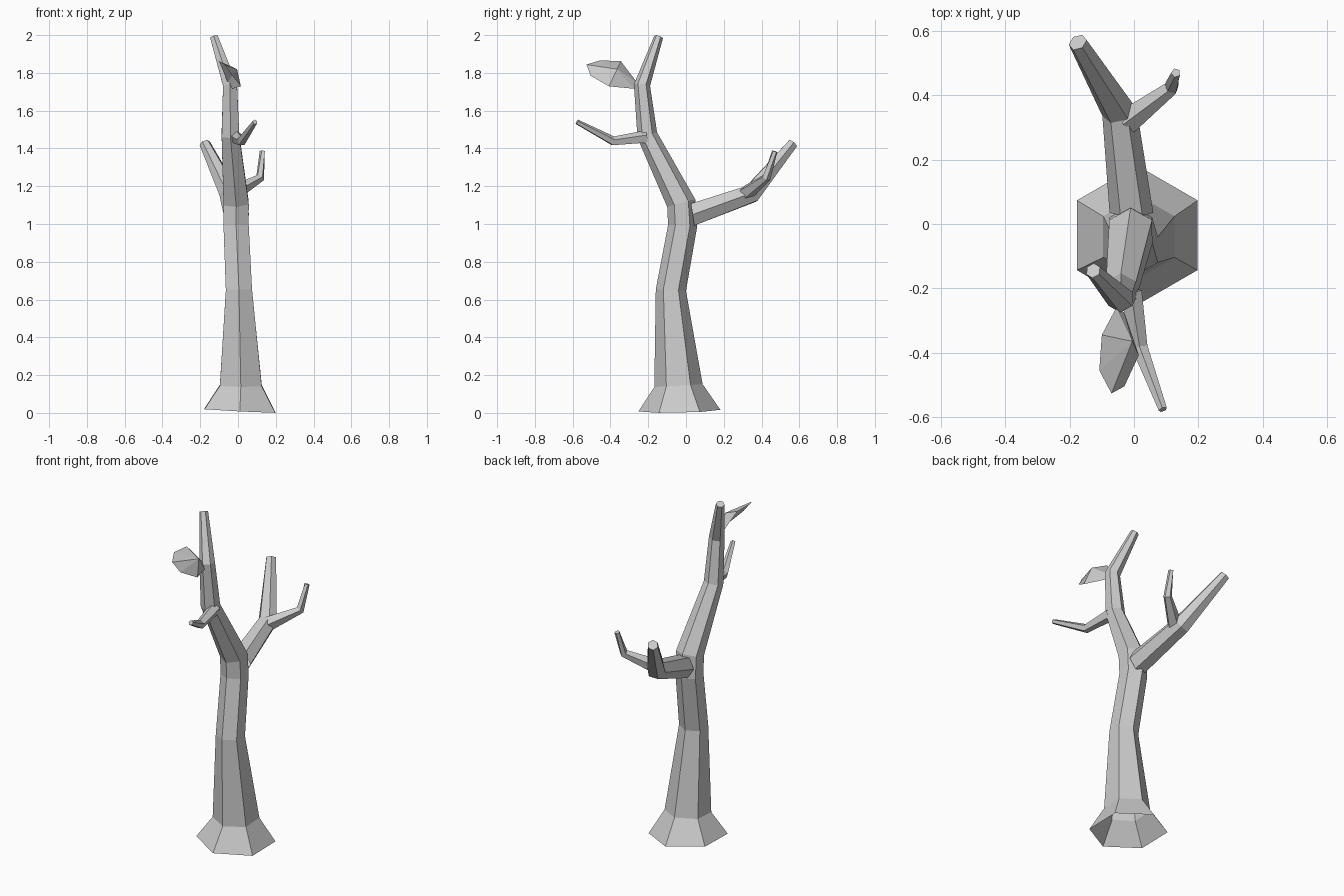
import bpy, bmesh, math
from mathutils import Vector

if "Cube" in bpy.data.objects:
    bpy.data.objects.remove(bpy.data.objects["Cube"])


def finish(name, bm):
    me = bpy.data.meshes.new(name)
    bm.to_mesh(me)
    bm.free()
    ob = bpy.data.objects.new(name, me)
    bpy.context.collection.objects.link(ob)
    return ob


def limb(name, path, sides, ref, start_normal=None):
    """Loft tapered polygon rings along (x, y, z, radius) points; cap the tip only."""
    pts = [Vector(p[:3]) for p in path]
    bm = bmesh.new()
    rings = []
    for i, p in enumerate(pts):
        t = Vector()
        if i > 0:
            t += (p - pts[i - 1]).normalized()
        if i < len(pts) - 1:
            t += (pts[i + 1] - p).normalized()
        if i == 0 and start_normal:
            t = Vector(start_normal)
        t.normalize()
        u = Vector(ref)
        u = (u - t * u.dot(t)).normalized()
        v = t.cross(u)
        r = path[i][3]
        rings.append([bm.verts.new(p + r * (u * math.cos(a) + v * math.sin(a)))
                      for a in (2 * math.pi * k / sides for k in range(sides))])
    for a, b in zip(rings, rings[1:]):
        for k in range(sides):
            n = (k + 1) % sides
            bm.faces.new((a[k], a[n], b[n], b[k]))
    bm.faces.new(rings[-1])
    return finish(name, bm)


# Trunk with flared open foot, continuing into the leaning upper stem
limb("trunk", [
    (0.01, -0.035, 0.012, 0.217),
    (0.015, -0.04, 0.145, 0.128),
    (0.005, -0.08, 0.65, 0.08),
    (-0.01, -0.018, 0.99, 0.077),
    (-0.01, -0.025, 1.11, 0.077),
    (-0.04, -0.205, 1.47, 0.054),
    (-0.042, -0.233, 1.735, 0.043),
    (-0.127, -0.145, 1.99, 0.024),
], 6, (0, 1, 0), (0.05, -0.02, 1))

# Large branch to the back
limb("back_branch", [
    (-0.008, 0.035, 1.05, 0.068),
    (-0.045, 0.347, 1.16, 0.055),
    (-0.175, 0.565, 1.425, 0.03),
], 6, (1, 0, 0), (0, 1, 0.15))

# Thin twigs
limb("side_twig", [
    (-0.02, 0.32, 1.165, 0.042),
    (0.117, 0.425, 1.245, 0.024),
    (0.13, 0.47, 1.385, 0.015),
], 5, (0, 0, 1))
limb("front_twig", [
    (-0.01, -0.21, 1.46, 0.036),
    (0.018, -0.385, 1.438, 0.026),
    (0.09, -0.577, 1.54, 0.014),
], 5, (0, 0, 1))

# Single folded leaf near the top: stem end, upper edge, tip, lower edge, ridge
bm = bmesh.new()
s1, s2, a, b, t, c, d, m = [bm.verts.new(p) for p in (
    (-0.055, -0.26, 1.75), (-0.03, -0.275, 1.716),
    (-0.1, -0.345, 1.862), (-0.108, -0.455, 1.866), (-0.07, -0.527, 1.844),
    (-0.03, -0.505, 1.785), (0.015, -0.408, 1.729), (-0.005, -0.365, 1.82))]
for f in ((s1, s2, m), (s1, m, a), (s2, d, m), (a, m, b), (m, t, b), (m, c, t), (m, d, c)):
    bm.faces.new(f)
finish("leaf", bm)
